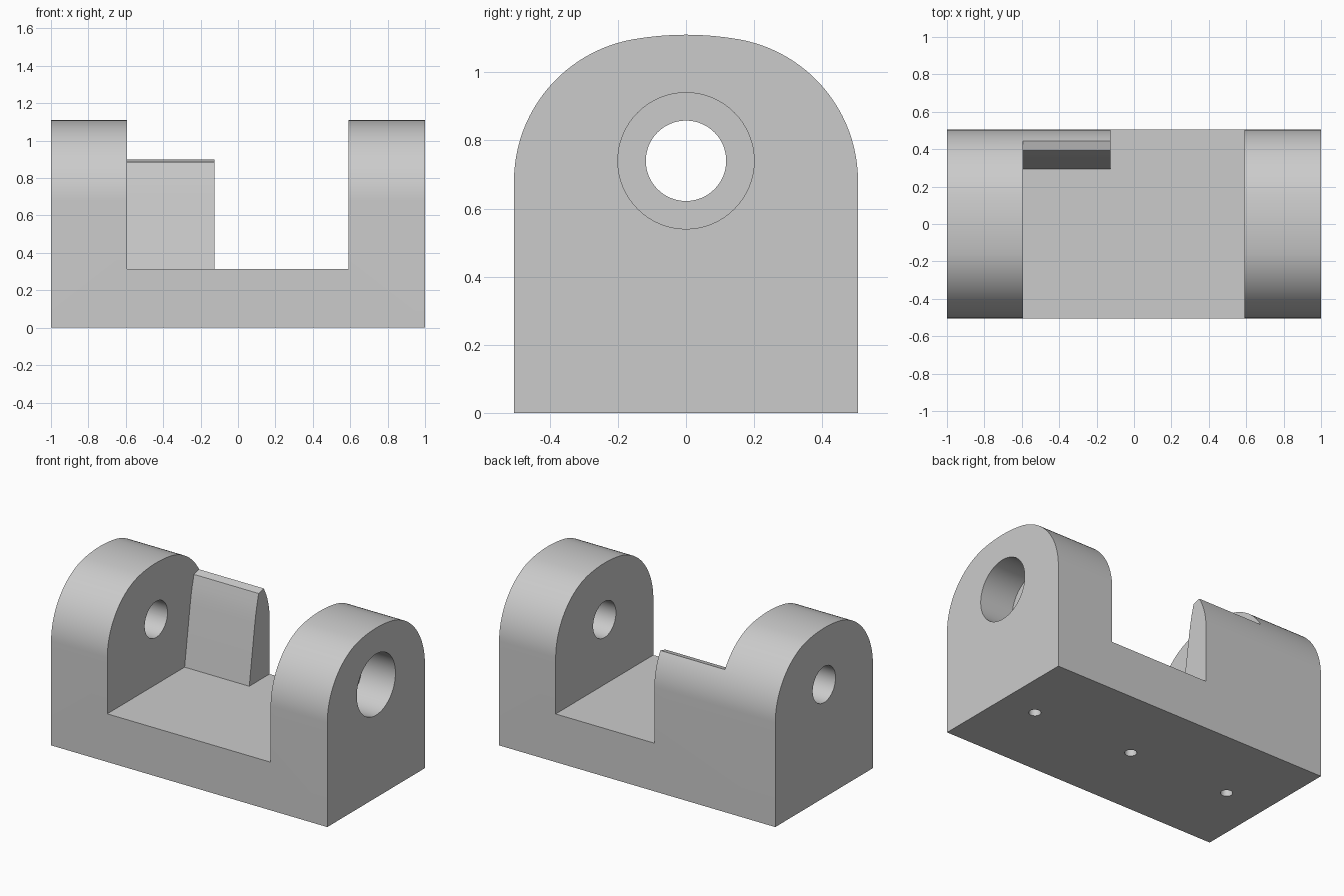
import bpy, bmesh, math
from mathutils import Matrix

old = bpy.data.objects.get("Cube")
if old:
    bpy.data.objects.remove(old, do_unlink=True)

grey = bpy.data.materials.new("plain grey")
grey.use_nodes = True
COLOUR = (0.6, 0.6, 0.6, 1)
grey.diffuse_color = COLOUR
grey.node_tree.nodes["Principled BSDF"].inputs["Base Color"].default_value = COLOUR


def finish(bm, name):
    bmesh.ops.recalc_face_normals(bm, faces=bm.faces)
    mesh = bpy.data.meshes.new(name)
    bm.to_mesh(mesh)
    bm.free()
    mesh.materials.append(grey)
    obj = bpy.data.objects.new(name, mesh)
    bpy.context.collection.objects.link(obj)
    return obj


def extrude_x(name, profile, x0, x1):
    """Extrude a (y, z) outline along x."""
    bm = bmesh.new()
    face = bm.faces.new([bm.verts.new((x0, y, z)) for y, z in profile])
    out = bmesh.ops.extrude_face_region(bm, geom=[face])["geom"]
    moved = [v for v in out if isinstance(v, bmesh.types.BMVert)]
    bmesh.ops.translate(bm, verts=moved, vec=(x1 - x0, 0, 0))
    return finish(bm, name)


def cylinder(name, radius, length, centre, along_x):
    bm = bmesh.new()
    turn = Matrix.Rotation(math.pi / 2 if along_x else 0, 4, 'Y')
    bmesh.ops.create_cone(bm, cap_ends=True, segments=64, radius1=radius,
                          radius2=radius, depth=length,
                          matrix=Matrix.Translation(centre) @ turn)
    return finish(bm, name)


# Outline: straight sides, rounded shoulders, gently crowned top
HALF, SPRING, R, CROWN = 0.505, 0.68, 0.423, 80
FLOOR = 0.315
right = [(HALF, 0)]
for i in range(25):
    a = math.radians(CROWN * i / 24)
    right.append((HALF - R + R * math.cos(a), SPRING + R * math.sin(a)))
edge_y, edge_z = right[-1]
tilt = math.radians(90 - CROWN)
big = edge_y / math.sin(tilt)
for i in range(1, 5):
    a = tilt * (1 - i / 4)
    right.append((big * math.sin(a), edge_z + big * (math.cos(a) - math.cos(tilt))))
left = [(-y, z) for y, z in reversed(right[:-1])]
body = extrude_x("bracket_body", right + left, -1, 1)

# Open gap between the uprights, leaving a rear rib beside one of them
gap = extrude_x("gap_cutter", [(-0.8, FLOOR), (0.8, FLOOR), (0.8, 1.4), (-0.8, 1.4)],
                -0.125, 0.59)
rib = extrude_x("rib_cutter",
                [(-0.8, FLOOR), (0.295, FLOOR), (0.352, 0.7), (0.362, 0.76),
                 (0.375, 0.82), (0.392, 0.885), (0.45, 0.9), (0.8, 0.98),
                 (0.8, 1.4), (-0.8, 1.4)], -0.593, -0.05)

# Shaft bore, counterbore and three blind screw holes underneath
AXIS = 0.74
cutters = [gap, rib,
           cylinder("bore_cutter", 0.118, 3, (0, 0, AXIS), True),
           cylinder("counterbore_cutter", 0.2, 0.48, (1, 0, AXIS), True)]
for x in (-0.705, 0.025, 0.755):
    cutters.append(cylinder("screw_hole_cutter", 0.036, 0.4, (x, 0, 0), False))

bpy.ops.object.select_all(action='DESELECT')
body.select_set(True)
bpy.context.view_layer.objects.active = body
for cutter in cutters:
    cutter.hide_render = True
    mod = body.modifiers.new("cut", 'BOOLEAN')
    mod.operation = 'DIFFERENCE'
    mod.solver = 'EXACT'
    mod.object = cutter
    bpy.ops.object.modifier_apply(modifier=mod.name)
    bpy.data.objects.remove(cutter, do_unlink=True)

bpy.ops.object.shade_smooth_by_angle(angle=math.radians(25))
